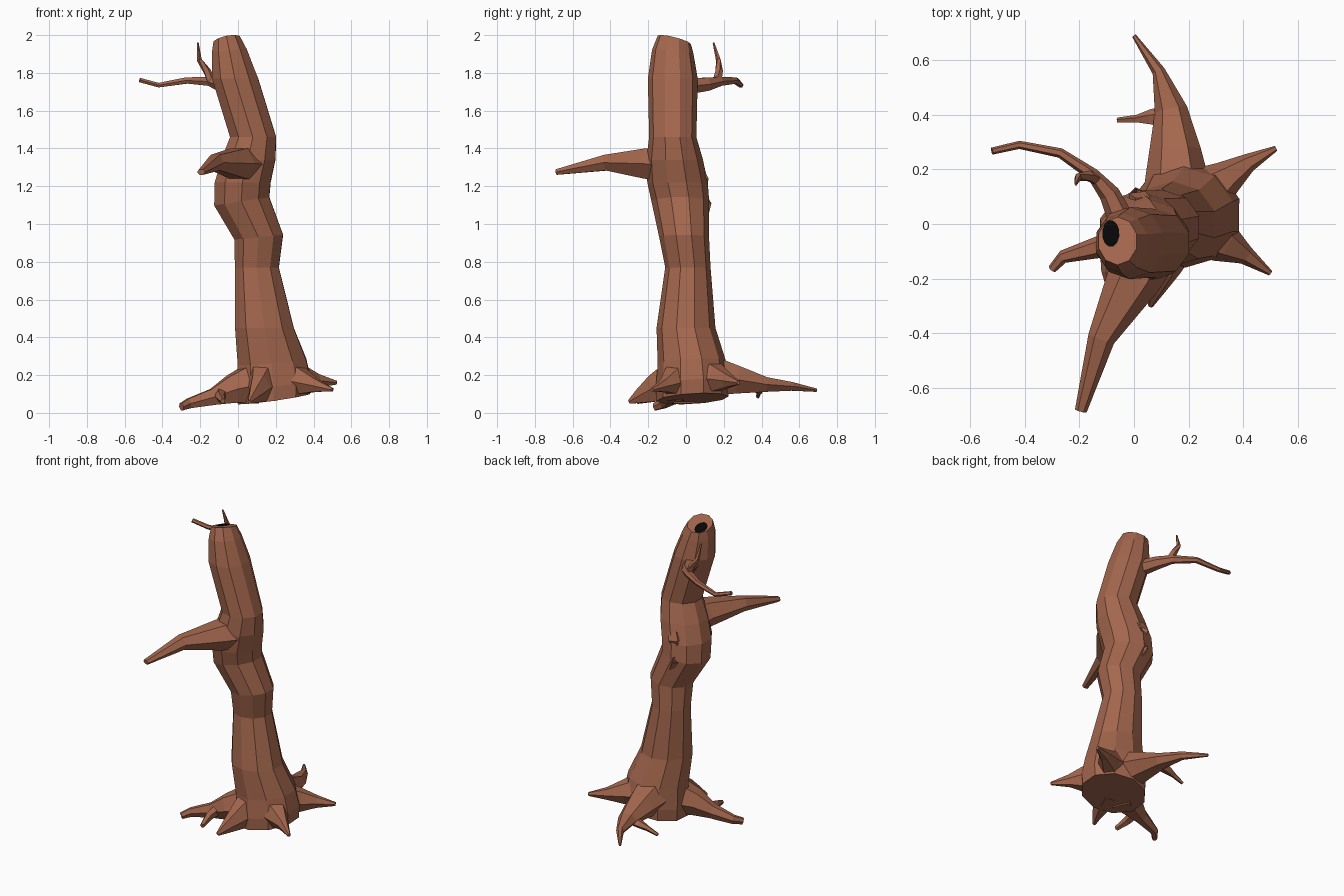
import bpy, bmesh, math
from mathutils import Vector


def material(name, rgb):
    m = bpy.data.materials.new(name)
    m.diffuse_color = (*rgb, 1)
    return m


BARK = material("brown bark", (0.37, 0.135, 0.075))
DARK = material("black hollow", (0.002, 0.002, 0.002))


def loft(name, rings, mat=BARK):
    """Skin a list of equal-length rings and close both ends."""
    bm = bmesh.new()
    rows = [[bm.verts.new(p) for p in ring] for ring in rings]
    n = len(rows[0])
    for a, b in zip(rows, rows[1:]):
        for i in range(n):
            j = (i + 1) % n
            bm.faces.new((a[i], a[j], b[j], b[i]))
    bm.faces.new(rows[0][::-1])
    bm.faces.new(rows[-1])
    bmesh.ops.recalc_face_normals(bm, faces=bm.faces)
    me = bpy.data.meshes.new(name)
    bm.to_mesh(me)
    bm.free()
    me.materials.append(mat)
    ob = bpy.data.objects.new(name, me)
    bpy.context.collection.objects.link(ob)
    return ob


def ring(z, cx, cy, rx, ry, tx=0, ty=0, n=10, phase=0.3):
    """Level ellipse, tilted by the slopes tx and ty."""
    out = []
    for i in range(n):
        a = phase + math.tau * i / n
        dx, dy = rx * math.cos(a), ry * math.sin(a)
        out.append((cx + dx, cy + dy, z + tx * dx + ty * dy))
    return out


def limb(name, path, n=6):
    """Tapered limb; each path point is x, y, z, half width, half height."""
    pts = [Vector(p[:3]) for p in path]
    rings = []
    for i, p in enumerate(path):
        d = (pts[min(i + 1, len(pts) - 1)] - pts[max(i - 1, 0)]).normalized()
        side = d.cross(Vector((0, 0, 1))).normalized()
        up = side.cross(d)
        rings.append([pts[i] + side * p[3] * math.cos(math.tau * k / n)
                      + up * p[4] * math.sin(math.tau * k / n) for k in range(n)])
    return loft(name, rings)


# Crooked trunk, flaring to the tilted base
loft("trunk", [
    ring(0.075, 0.19, 0.035, 0.20, 0.19, 0.14, 0.06),
    ring(0.15, 0.19, 0.035, 0.205, 0.195, 0.14, 0.06),
    ring(0.27, 0.18, 0.03, 0.19, 0.18, 0.08, 0.05),
    ring(0.45, 0.14, 0.00, 0.163, 0.156),
    ring(0.77, 0.10, 0.01, 0.122, 0.12),
    ring(0.93, 0.11, -0.01, 0.135, 0.132, 0.1),
    ring(1.12, 0.02, -0.03, 0.153, 0.153, 0.15),
    ring(1.22, 0.025, -0.045, 0.155, 0.16),
    ring(1.34, 0.055, -0.06, 0.15, 0.15),
    ring(1.46, 0.08, -0.07, 0.128, 0.125),
    ring(1.77, -0.015, -0.07, 0.128, 0.132),
    ring(1.91, -0.045, -0.07, 0.098, 0.11, 0.1, -0.1),
    ring(1.975, -0.06, -0.062, 0.073, 0.088, 0.2, -0.25)])

# Dark hollow in the sawn top
hx, hy = -0.085, -0.035
hz = 1.975 + 0.2 * (hx + 0.06) - 0.25 * (hy + 0.062)
loft("top_hollow", [ring(hz + h, hx, hy, 0.032, 0.049, 0.2, -0.25, 12)
                    for h in (-0.003, 0.003)], DARK)

# Roots
limb("back_root", [(0.16, 0.10, 0.20, 0.13, 0.13), (0.15, 0.27, 0.175, 0.095, 0.085),
                   (0.135, 0.42, 0.15, 0.06, 0.045), (0.09, 0.56, 0.14, 0.024, 0.026),
                   (0.00, 0.69, 0.12, 0.008, 0.010)])
limb("back_root_fork", [(0.12, 0.39, 0.14, 0.045, 0.03), (0.06, 0.39, 0.125, 0.03, 0.025),
                        (0.01, 0.385, 0.11, 0.015, 0.018), (-0.06, 0.38, 0.085, 0.010, 0.010)], 5)
limb("back_right_root", [(0.22, 0.08, 0.20, 0.13, 0.12), (0.34, 0.17, 0.18, 0.065, 0.075),
                         (0.42, 0.225, 0.17, 0.034, 0.04), (0.52, 0.277, 0.16, 0.010, 0.012)])
limb("front_right_root", [(0.22, 0.0, 0.20, 0.12, 0.12), (0.33, -0.07, 0.165, 0.075, 0.08),
                          (0.41, -0.115, 0.145, 0.035, 0.04), (0.50, -0.18, 0.122, 0.010, 0.010)])
limb("front_root", [(0.14, -0.05, 0.17, 0.10, 0.13), (0.115, -0.16, 0.13, 0.06, 0.085),
                    (0.085, -0.24, 0.09, 0.03, 0.045), (0.06, -0.30, 0.058, 0.010, 0.012)])
limb("left_root", [(0.07, -0.02, 0.15, 0.11, 0.12), (-0.03, -0.06, 0.125, 0.075, 0.085),
                   (-0.13, -0.085, 0.085, 0.04, 0.05), (-0.26, -0.12, 0.05, 0.024, 0.03),
                   (-0.30, -0.165, 0.032, 0.016, 0.022)])
limb("left_root_fork", [(-0.09, -0.09, 0.10, 0.035, 0.035), (-0.095, -0.17, 0.085, 0.025, 0.028),
                        (-0.08, -0.26, 0.062, 0.014, 0.016)], 5)

# Broken front branch
limb("front_branch", [(0.045, -0.08, 1.315, 0.13, 0.10), (0.00, -0.20, 1.32, 0.10, 0.092),
                      (-0.12, -0.42, 1.325, 0.05, 0.048), (-0.195, -0.685, 1.275, 0.022, 0.017)])

# Thin upper branch and its twig
limb("upper_branch", [(-0.04, 0.0, 1.73, 0.05, 0.05), (-0.09, 0.11, 1.74, 0.038, 0.04),
                      (-0.15, 0.18, 1.755, 0.024, 0.027), (-0.27, 0.26, 1.76, 0.018, 0.019),
                      (-0.42, 0.29, 1.735, 0.015, 0.014), (-0.52, 0.267, 1.762, 0.013, 0.013)])
limb("twig", [(-0.14, 0.165, 1.755, 0.024, 0.024), (-0.165, 0.175, 1.81, 0.021, 0.021),
              (-0.205, 0.172, 1.87, 0.014, 0.014), (-0.213, 0.145, 1.96, 0.005, 0.005)], 5)

# Raised bark slab on the back
limb("bark_slab", [(0.03, 0.085, 1.05, 0.035, 0.035), (0.005, 0.09, 1.11, 0.045, 0.045),
                   (0.015, 0.085, 1.24, 0.045, 0.045), (0.03, 0.07, 1.28, 0.04, 0.04)], 4)
